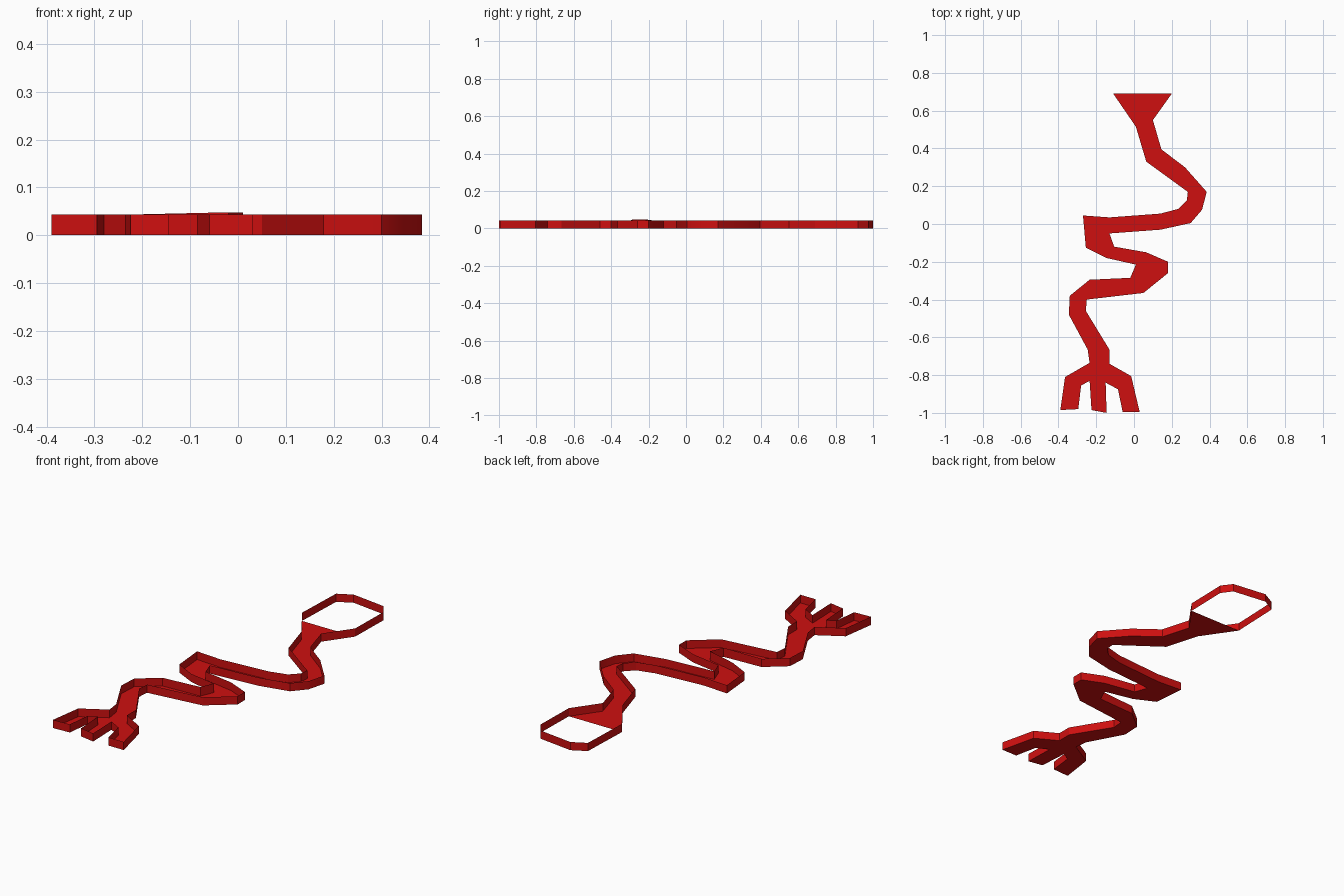
import bpy, math

H = 0.043  # wall height

# Head loop, clockwise from the left corner of the funnel mouth
head = [(-0.11, 0.69), (-0.10, 0.96), (-0.025, 1.0), (0.165, 0.975), (0.205, 0.92), (0.20, 0.69)]

# Winding body: down the right edge
right_edge = [(0.20, 0.69), (0.10, 0.55), (0.145, 0.395), (0.27, 0.30), (0.385, 0.17),
              (0.36, 0.075), (0.30, 0.005), (0.14, -0.03), (-0.13, -0.05), (-0.105, -0.12),
              (0.065, -0.15), (0.18, -0.20), (0.18, -0.26), (0.05, -0.365), (-0.25, -0.40),
              (-0.255, -0.46), (-0.13, -0.665), (-0.13, -0.74)]
# Three prongs, right to left
prongs = [(-0.015, -0.805), (0.03, -0.995), (-0.06, -0.995), (-0.085, -0.875), (-0.15, -0.84),
          (-0.145, -1.0), (-0.225, -0.985), (-0.235, -0.83), (-0.28, -0.855), (-0.295, -0.98),
          (-0.39, -0.985), (-0.365, -0.81)]
# Back up the left edge
left_edge = [(-0.235, -0.735), (-0.245, -0.665), (-0.345, -0.48), (-0.34, -0.38),
             (-0.235, -0.295), (-0.02, -0.285), (0.01, -0.215), (-0.145, -0.18),
             (-0.255, -0.125), (-0.27, 0.045), (-0.13, 0.035), (0.14, 0.055), (0.235, 0.08),
             (0.28, 0.125), (0.285, 0.17), (0.065, 0.33), (0.01, 0.515), (-0.11, 0.69)]
body = right_edge + prongs + left_edge
raised = {(-0.02, -0.285), (0.01, -0.215)}  # slightly taller wall corners

red = bpy.data.materials.new("red")
red.diffuse_color = (0.62, 0.005, 0.005, 1)


def add_mesh(name, verts, faces):
    me = bpy.data.meshes.new(name)
    me.from_pydata(verts, [], faces)
    me.materials.append(red)
    ob = bpy.data.objects.new(name, me)
    bpy.context.collection.objects.link(ob)
    return ob


def add_wall(name, path):
    """Thin upright wall along an open path, facing outward."""
    n = len(path)
    verts = [(x, y, 0) for x, y in path]
    verts += [(x, y, 0.048 if (x, y) in raised else H) for x, y in path]
    ob = add_mesh(name, verts, [(i + 1, i, n + i, n + i + 1) for i in range(n - 1)])
    bpy.ops.object.select_all(action='DESELECT')
    ob.select_set(True)
    bpy.context.view_layer.objects.active = ob
    bpy.ops.object.shade_smooth_by_angle(angle=math.radians(30))


# Floor of the winding channel, then its rim and the open head loop
outline = body[:-1][::-1] + [body[-1]]
add_mesh("channel_floor", [(x, y, 0) for x, y in outline], [list(range(len(outline)))])
add_wall("channel_wall", body)
add_wall("head_loop_wall", head)
